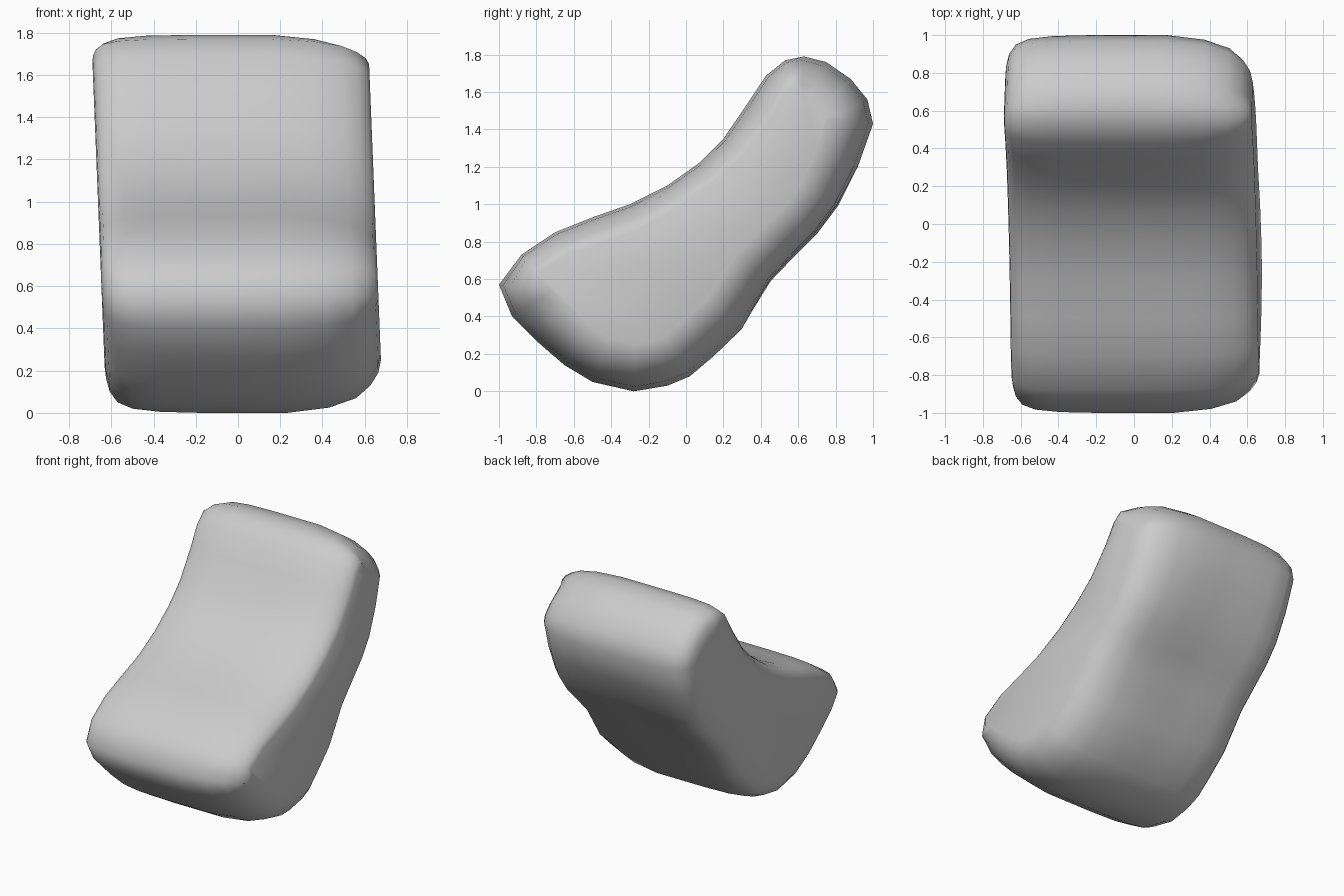
import bpy, bmesh, math
from mathutils import Vector

if "Cube" in bpy.data.objects:
    bpy.data.objects.remove(bpy.data.objects["Cube"])

# Side profile (y, z), counter-clockwise from the front nose
PROFILE = [Vector(p) for p in [
    (-1.0, .57), (-.93, .40), (-.80, .27), (-.65, .14), (-.50, .05), (-.28, 0),
    (-.10, .03), (.02, .08), (.15, .19), (.30, .33), (.47, .58), (.60, .71),
    (.72, .83), (.83, .98), (.93, 1.20), (1.0, 1.43), (.97, 1.56), (.88, 1.67),
    (.75, 1.76), (.63, 1.79), (.53, 1.77), (.43, 1.69), (.33, 1.54), (.20, 1.35),
    (.07, 1.22), (-.10, 1.10), (-.30, 1.0), (-.50, .93), (-.70, .85), (-.88, .73)]]

# Cross stations (x, inset): tighter rounding on the left, softer on the right
STATIONS = [(-.655, .22), (-.65, .16), (-.635, .10), (-.60, .05), (-.53, .02), (-.40, .005),
            (-.2, 0), (0, 0), (.2, 0), (.40, .025), (.53, .07), (.60, .13), (.64, .19), (.655, .25)]


def ring(bm, x, inset):
    verts = []
    n = len(PROFILE)
    for i, p in enumerate(PROFILE):
        t = (PROFILE[(i + 1) % n] - PROFILE[i - 1]).normalized()
        normal = Vector((t.y, -t.x))
        # Seat and backrest faces have a crisper edge
        weight = 1 - .5 * max(0, normal.dot(Vector((-.6, .8)))) ** 4
        d = inset * weight
        # Shallow hollow in the middle of the back
        if p.x > .2 and .3 < p.y < 1.3:
            d += .04 * math.sin(math.pi * (p.y - .3)) * max(0, 1 - (x / .55) ** 2)
        q = p - normal * d
        verts.append(bm.verts.new((x - .04 * (q.y - .8), q.x, q.y)))
    return verts


# Cushioned chair body lofted across its width
bm = bmesh.new()
rings = [ring(bm, x, d) for x, d in STATIONS]
for a, b in zip(rings, rings[1:]):
    for i in range(len(a)):
        j = (i + 1) % len(a)
        bm.faces.new((a[i], a[j], b[j], b[i]))
bm.faces.new(rings[0])
bm.faces.new(rings[-1])
bmesh.ops.recalc_face_normals(bm, faces=bm.faces)
mesh = bpy.data.meshes.new("cushion_body")
bm.to_mesh(mesh)
bm.free()
body = bpy.data.objects.new("cushion_body", mesh)
bpy.context.collection.objects.link(body)
for f in mesh.polygons:
    f.use_smooth = True
